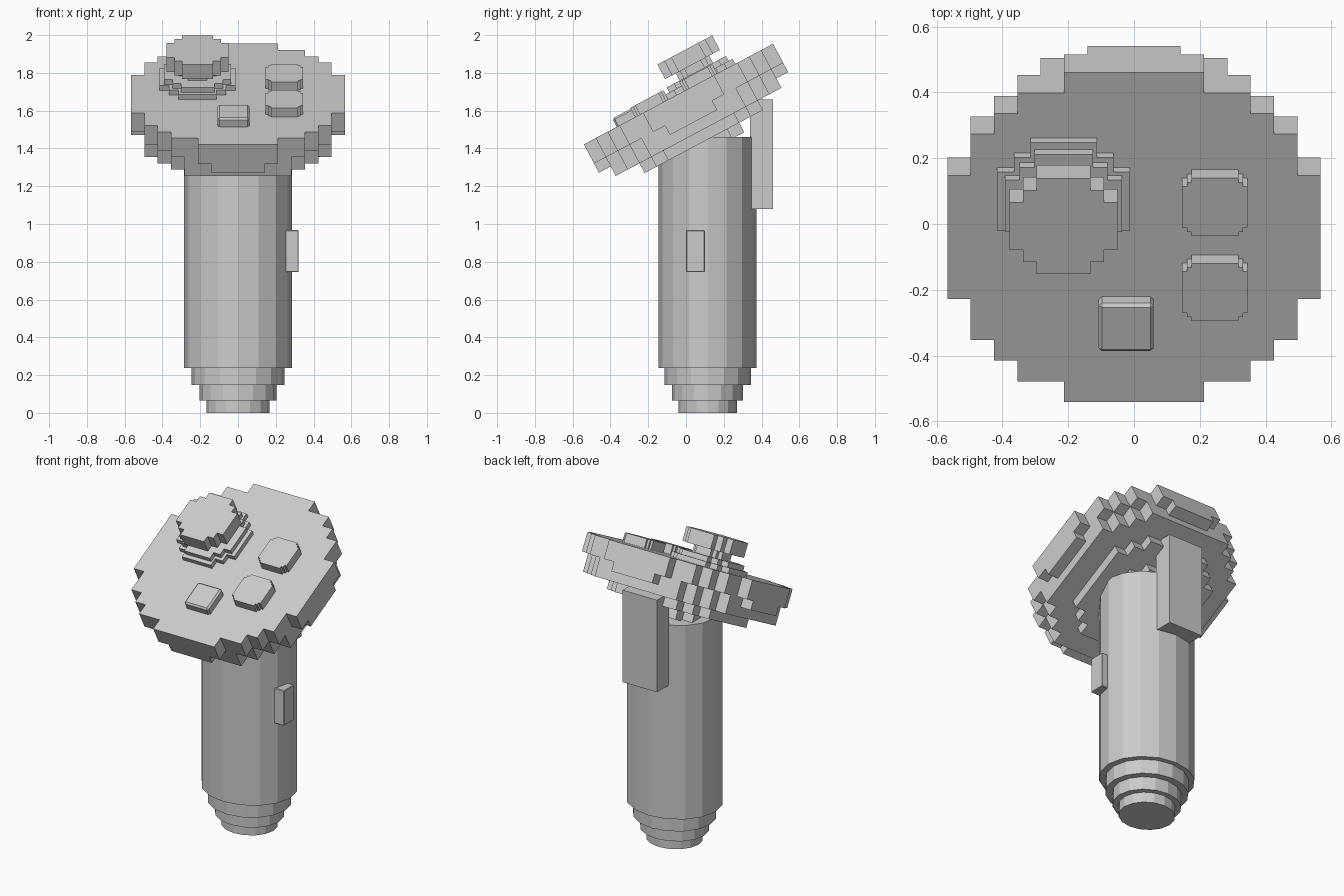
import bpy, bmesh, math
from mathutils import Matrix, Vector

if "Cube" in bpy.data.objects:
    bpy.data.objects.remove(bpy.data.objects["Cube"])

# Tilted frame of the head: origin at the middle of its top face
HEAD = Matrix.Translation((0, -0.04, 1.688)) @ Matrix.Rotation(math.radians(28), 4, 'X')
CELL = 0.0709


def finish(bm, name, matrix=Matrix()):
    bmesh.ops.remove_doubles(bm, verts=bm.verts, dist=1e-5)
    bmesh.ops.recalc_face_normals(bm, faces=bm.faces)
    mesh = bpy.data.meshes.new(name)
    bm.to_mesh(mesh)
    bm.free()
    ob = bpy.data.objects.new(name, mesh)
    ob.matrix_world = matrix
    bpy.context.collection.objects.link(ob)
    return ob


def disc_rows(r2):
    """Half-widths, in cells, of each row of a pixelated disc."""
    rows = []
    while (len(rows) + 0.5) ** 2 + 0.25 <= r2:
        rows.append(int(math.sqrt(r2 - (len(rows) + 0.5) ** 2) + 0.5))
    return rows


def stepped_prism(bm, rows, cell, low, high, cx=0, cy=0):
    """Stepped outline, one quadrant turned four times, extruded low to high."""
    quad = []
    for j, w in enumerate(rows):
        for p in ((w, j), (w, j + 1)):
            if j and rows[j - 1] == w and p[1] == j:
                continue
            if p[1] == j + 1 and j + 1 < len(rows) and rows[j + 1] == w:
                continue
            if p[1] > 0:
                quad.append(p)
    pts = []
    for _ in range(4):
        pts += quad
        quad = [(-y, x) for x, y in quad]
    verts = [bm.verts.new((cx + x * cell, cy + y * cell, low)) for x, y in pts]
    face = bm.faces.new(verts)
    top = bmesh.ops.extrude_face_region(bm, geom=[face], use_keep_orig=True)['geom']
    bmesh.ops.translate(bm, vec=(0, 0, high - low),
                        verts=[v for v in top if isinstance(v, bmesh.types.BMVert)])


def prism_object(name, rows, cell, low, high, cx=0, cy=0):
    bm = bmesh.new()
    stepped_prism(bm, rows, cell, low, high, cx, cy)
    return finish(bm, name, HEAD)


def box(name, lo, hi, matrix=Matrix(), bevel=0):
    bm = bmesh.new()
    lo, hi = Vector(lo), Vector(hi)
    bmesh.ops.create_cube(bm, size=1, matrix=Matrix.Translation((lo + hi) / 2)
                          @ Matrix.Diagonal((*(hi - lo), 1)))
    if bevel:
        bmesh.ops.bevel(bm, geom=bm.edges[:], offset=bevel, segments=1, affect='EDGES')
    return finish(bm, name, matrix)


# Handle: faceted oval column with a stepped foot
profile = [(0.167, 0.155, 0), (0.167, 0.155, 0.065), (0.205, 0.187, 0.065),
           (0.205, 0.187, 0.147), (0.246, 0.229, 0.147), (0.246, 0.229, 0.238),
           (0.285, 0.259, 0.238), (0.285, 0.259, 1.46)]
SIDES = 16
bm = bmesh.new()
rings = [[bm.verts.new((rx * math.cos(2 * math.pi * i / SIDES),
                        0.114 + ry * math.sin(2 * math.pi * i / SIDES), z))
          for i in range(SIDES)] for rx, ry, z in profile]
for a, b in zip(rings, rings[1:]):
    for i in range(SIDES):
        k = (i + 1) % SIDES
        bm.faces.new((a[i], a[k], b[k], b[i]))
bm.faces.new(rings[0])
bm.faces.new(rings[-1])
finish(bm, "handle")

# Head: blocky bowl made of shrinking pixel discs (squared radius, top, bottom)
for n, (r2, high, low) in enumerate([(64, 0, -0.115), (60, -0.115, -0.17),
                                     (55.5, -0.17, -0.227), (28, -0.227, -0.285),
                                     (10, -0.285, -0.342)]):
    prism_object(f"head_layer_{n + 1}", disc_rows(r2), CELL, low, high)

# Thumb stick: two base plates, stem and cap
SX, SY = -0.214, 0.139
disc8 = disc_rows(16)
prism_object("stick_base", disc8, 0.0505, -0.02, 0.03, SX, SY)
prism_object("stick_collar", disc8, 0.0445, 0.03, 0.06, SX, SY)
prism_object("stick_stem", disc8, 0.025, 0.06, 0.105, SX, SY)
prism_object("stick_cap", disc8, 0.041, 0.103, 0.19, SX, SY)

# Face buttons
for name, v in (("upper_button", 0.133), ("lower_button", -0.16)):
    prism_object(name, [7, 7, 7, 7, 7, 6, 5], 0.0142, -0.02, 0.055, 0.246, v)
box("menu_button", (-0.108, -0.37, -0.02), (0.06, -0.205, 0.05), HEAD, 0.01)

# Side grip button and rear trigger bracket
box("grip_button", (0.25, 0.0, 0.745), (0.321, 0.1, 0.967), bevel=0.004)
box("rear_trigger", (-0.12, 0.34, 1.08), (0.12, 0.46, 1.66))
